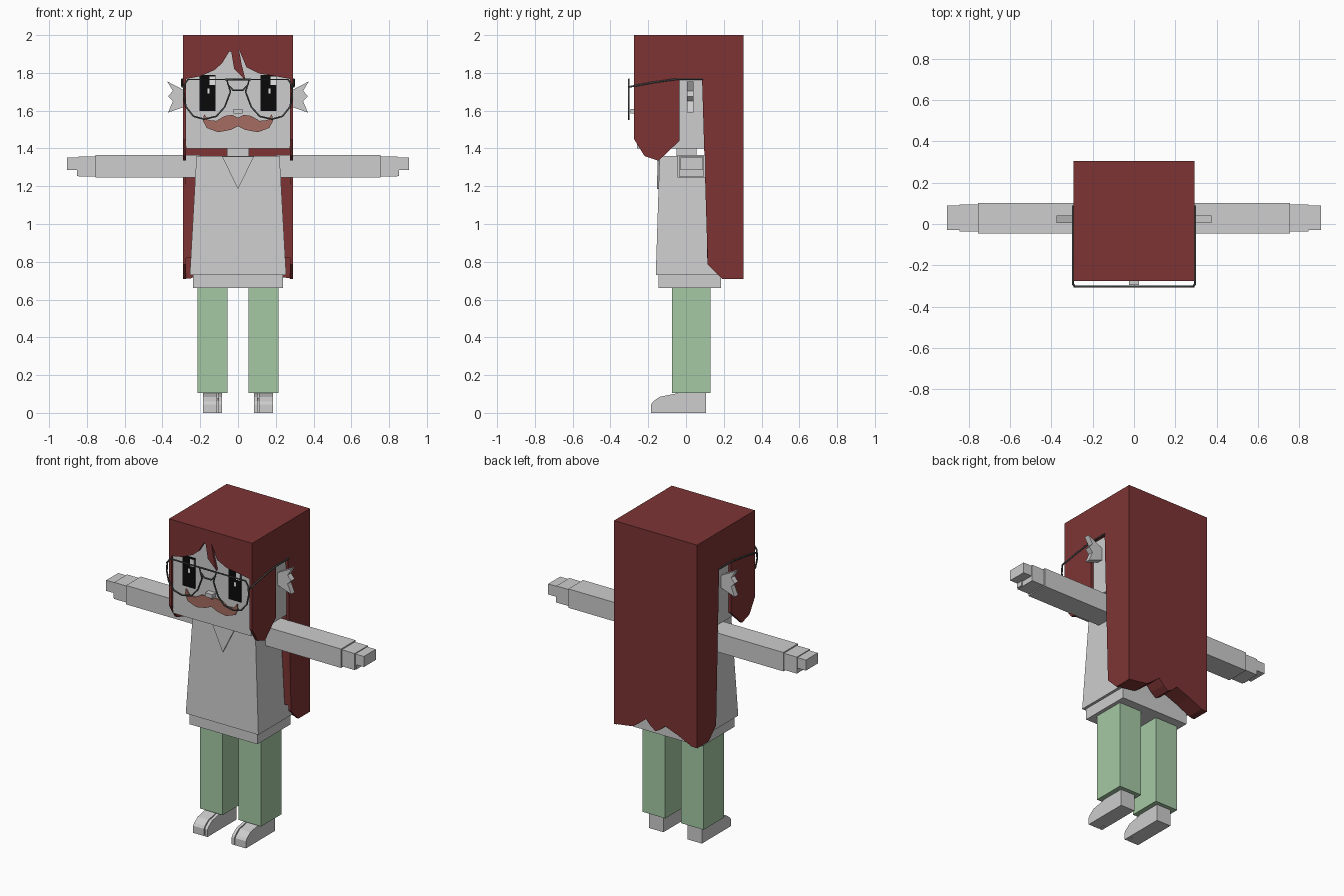
import bpy, bmesh

cube = bpy.data.objects.get("Cube")
if cube:
    bpy.data.objects.remove(cube, do_unlink=True)


def material(name, r, g, b):
    m = bpy.data.materials.new(name)
    m.use_nodes = True
    m.diffuse_color = (r, g, b, 1)
    m.node_tree.nodes["Principled BSDF"].inputs["Base Color"].default_value = (r, g, b, 1)
    return m


GREY = material("light grey", 0.61, 0.61, 0.61)
RED = material("hair red", 0.205, 0.034, 0.034)
GREEN = material("soft green", 0.376, 0.584, 0.376)
TAN = material("moustache tan", 0.376, 0.15, 0.12)
DARK = material("frame grey", 0.07, 0.075, 0.075)
BLACK = material("eye black", 0.003, 0.003, 0.003)
WHITE = material("eye white", 0.8, 0.8, 0.8)


def finish(name, bm, mat, mirror):
    bmesh.ops.recalc_face_normals(bm, faces=bm.faces)
    mesh = bpy.data.meshes.new(name)
    bm.to_mesh(mesh)
    bm.free()
    mesh.materials.append(mat)
    ob = bpy.data.objects.new(name, mesh)
    bpy.context.collection.objects.link(ob)
    if mirror:
        ob.modifiers.new("Mirror", 'MIRROR').use_mirror_merge = False
    return ob


def prism(name, pts, axis, a, b, mat, mirror=False):
    """Extrude an outline along x (points are y, z) or y (points are x, z)."""
    bm = bmesh.new()
    place = (lambda u, v: (a, u, v)) if axis == 'x' else (lambda u, v: (u, a, v))
    face = bm.faces.new([bm.verts.new(place(u, v)) for u, v in pts])
    ext = bmesh.ops.extrude_face_region(bm, geom=[face])
    shift = (b - a, 0, 0) if axis == 'x' else (0, b - a, 0)
    bmesh.ops.translate(bm, vec=shift, verts=[g for g in ext["geom"] if isinstance(g, bmesh.types.BMVert)])
    return finish(name, bm, mat, mirror)


def box(name, x, y, z, mat, mirror=False):
    pts = [(x[0], z[0]), (x[1], z[0]), (x[1], z[1]), (x[0], z[1])]
    return prism(name, pts, 'y', y[0], y[1], mat, mirror)


def wire(name, pts, cyclic=False):
    cu = bpy.data.curves.new(name, 'CURVE')
    cu.dimensions = '3D'
    cu.bevel_depth = 0.005
    cu.bevel_resolution = 1
    cu.use_fill_caps = True
    sp = cu.splines.new('POLY')
    sp.points.add(len(pts) - 1)
    for p, co in zip(sp.points, pts):
        p.co = (*co, 1)
    sp.use_cyclic_u = cyclic
    cu.materials.append(DARK)
    bpy.context.collection.objects.link(bpy.data.objects.new(name, cu))


def both(half):
    """Complete a symmetric outline from its +x half."""
    return half + [(-x, z) for x, z in reversed(half) if x > 0]


# Head and neck
box("head", (-.275, .275), (-.26, .28), (1.4, 1.98), GREY)
box("neck", (-.058, .058), (-.05, .055), (1.34, 1.42), GREY)
box("nose", (-.025, .025), (-.295, -.255), (1.585, 1.61), GREY)
prism("ears", [(.27, 1.70), (.375, 1.755), (.345, 1.705), (.37, 1.675),
               (.345, 1.65), (.37, 1.59), (.27, 1.625)], 'y', .005, .04, GREY, True)

# Eyes with highlights
for side, x in (("right", -.205), ("left", .118)):
    box(side + "_eye", (x, x + .087), (-.265, -.258), (1.597, 1.79), BLACK)
    box(side + "_eye_highlight", (x + .055, x + .085), (-.268, -.26), (1.735, 1.78), WHITE)
    box(side + "_eye_glint", (x + .043, x + .055), (-.268, -.26), (1.69, 1.717), WHITE)

# Moustache
prism("moustache", both([(0, 1.563), (.03, 1.578), (.07, 1.572), (.115, 1.546), (.155, 1.55),
                         (.18, 1.582), (.185, 1.545), (.165, 1.508), (.105, 1.486),
                         (.04, 1.498), (0, 1.517)]), 'y', -.268, -.259, TAN)

# Hair: cap, fringe, side panels, back curtain
box("hair_cap", (-.292, .292), (-.275, .305), (1.975, 2.0), RED)
prism("hair_fringe", [(-.292, 2), (-.292, 1.765), (-.2, 1.782), (-.125, 1.815), (-.085, 1.85),
                      (-.045, 1.915), (-.035, 1.91), (-.02, 1.82), (.04, 1.76), (.02, 1.84),
                      (.005, 1.925), (.045, 1.83), (.11, 1.797), (.2, 1.782), (.292, 1.765),
                      (.292, 2)], 'y', -.275, -.259, RED)
prism("hair_sides", [(-.275, 2), (-.275, 1.45), (-.22, 1.36), (-.145, 1.335), (-.035, 1.44),
                     (-.035, 1.768), (.085, 1.768), (.115, .785), (.19, .71), (.305, .71),
                     (.305, 2)], 'x', .274, .292, RED, True)
prism("hair_back", [(-.292, 2), (-.292, .71), (-.25, .712), (-.16, .755), (-.066, .79),
                    (-.035, .76), (0, .74), (.035, .765), (.067, .8), (.11, .765),
                    (.157, .73), (.22, .72), (.292, .71), (.292, 2)], 'y', .195, .305, RED)
box("hair_nape", (-.28, .28), (.11, .2), (.82, 1.45), RED)

# Glasses
for side, s in (("right", -1), ("left", 1)):
    rim = [(.06, 1.765), (.265, 1.765), (.285, 1.735), (.288, 1.68), (.275, 1.62), (.235, 1.57),
           (.18, 1.555), (.115, 1.57), (.07, 1.62), (.04, 1.70)]
    wire(side + "_rim", [(s * x, -.303, z) for x, z in rim], True)
    wire(side + "_temple", [(s * .285, -.303, 1.725), (s * .296, -.29, 1.728), (s * .296, -.17, 1.75),
                            (s * .296, -.05, 1.767), (s * .296, .09, 1.767)])
wire("brow_bar", [(-.07, -.303, 1.765), (.07, -.303, 1.765)])
wire("bridge", [(-.055, -.303, 1.74), (-.025, -.303, 1.708), (.025, -.303, 1.708), (.055, -.303, 1.74)])

# Flared torso, neckline and hem
torso = box("torso", (-.255, .255), (-.16, .185), (.73, 1.36), GREY)
for v in torso.data.vertices:
    if v.co.z > 1:
        v.co.x *= .22 / .255
        v.co.y = -.14 if v.co.y < 0 else .1
prism("neckline", [(-.085, 1.358), (0, 1.185), (.085, 1.358)], 'y', -.149, -.14, GREY)
for v in bpy.data.objects["neckline"].data.vertices:
    v.co.y -= (1.358 - v.co.z) * .02 / .63
box("hem", (-.238, .238), (-.145, .185), (.66, .735), GREY)

# Arms and hands
box("arms", (.2, .755), (-.045, .102), (1.245, 1.365), GREY, True)
box("palms", (.75, .845), (-.036, .095), (1.252, 1.357), GREY, True)
box("fingers", (.84, .905), (-.03, .09), (1.285, 1.352), GREY, True)
box("thumbs", (.84, .852), (-.03, .01), (1.255, 1.29), GREY, True)

# Trouser legs
box("legs", (.055, .215), (-.075, .13), (.105, .665), GREEN, True)

# Split-toe shoes
box("shoe_backs", (.085, .185), (-.04, .105), (0, .108), GREY, True)
for name, x0, x1 in (("big_toes", .085, .104), ("outer_toes", .11, .185)):
    prism(name, [(-.035, 0), (-.035, .106), (-.14, .085), (-.175, .06), (-.185, .045), (-.185, 0)],
          'x', x0, x1, GREY, True)
box("shoe_webs", (.1, .115), (-.14, -.035), (0, .08), GREY, True)
